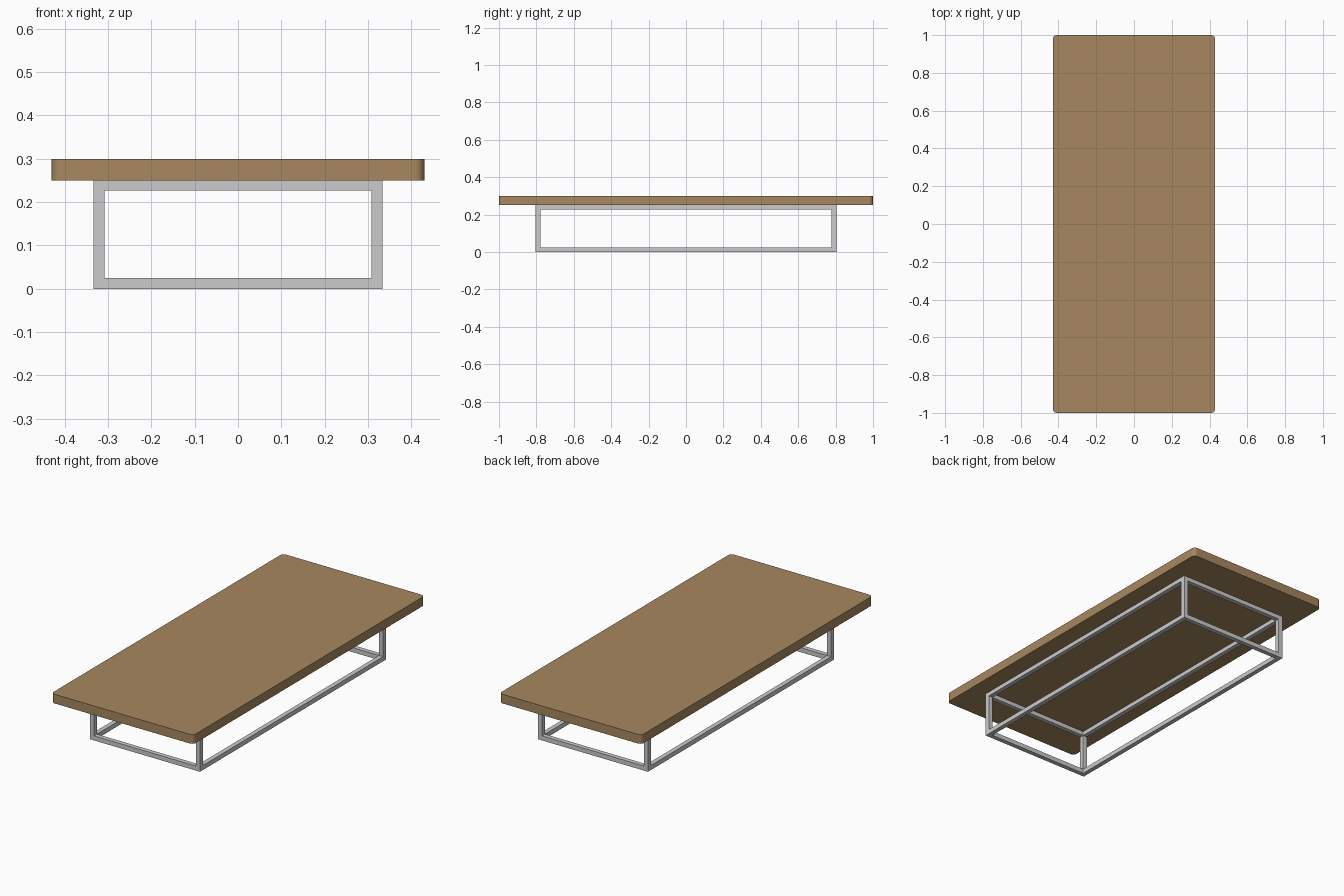
import bpy, bmesh

if "Cube" in bpy.data.objects:
    bpy.data.objects.remove(bpy.data.objects["Cube"])


def material(name, rgb):
    m = bpy.data.materials.new(name)
    m.diffuse_color = (*rgb, 1)
    m.use_nodes = True
    m.node_tree.nodes["Principled BSDF"].inputs["Base Color"].default_value = m.diffuse_color
    return m


wood = material("warm wood", (0.39, 0.245, 0.116))
steel = material("light grey metal", (0.60, 0.60, 0.60))


def box(name, lo, hi, mat, corner=0):
    """Box from two opposite corners, optionally rounding its vertical edges."""
    bm = bmesh.new()
    bmesh.ops.create_cube(bm, size=1)
    for v in bm.verts:
        v.co = [h if c > 0 else l for c, l, h in zip(v.co, lo, hi)]
    if corner:
        edges = [e for e in bm.edges if abs(e.verts[0].co.z - e.verts[1].co.z) > 1e-4]
        bmesh.ops.bevel(bm, geom=edges, offset=corner, segments=12,
                        profile=0.5, affect='EDGES')
    me = bpy.data.meshes.new(name)
    bm.to_mesh(me)
    bm.free()
    me.materials.append(mat)
    ob = bpy.data.objects.new(name, me)
    bpy.context.collection.objects.link(ob)
    return ob


# Table top with small rounded corners
top = box("table_top", (-0.43, -1, 0.25), (0.43, 1, 0.30), wood, 0.022)
bpy.context.view_layer.objects.active = top
top.select_set(True)
bpy.ops.object.shade_smooth_by_angle()

# Square tube frame: outer half sizes, height and tube width
X, Y, H, T = 0.333, 0.804, 0.252, 0.025
xi, yi = X - T, Y - T

# Corner posts
for sx, nx in ((-1, "left"), (1, "right")):
    for sy, ny in ((-1, "front"), (1, "back")):
        xs, ys = sorted((sx * xi, sx * X)), sorted((sy * yi, sy * Y))
        box(f"{ny}_{nx}_post", (xs[0], ys[0], 0), (xs[1], ys[1], H), steel)

# Lower and upper rails between the posts
for z, nz in ((0, "lower"), (H - T, "upper")):
    for s, nx, ny in ((-1, "left", "front"), (1, "right", "back")):
        xs, ys = sorted((s * xi, s * X)), sorted((s * yi, s * Y))
        box(f"{nz}_{nx}_rail", (xs[0], -yi, z), (xs[1], yi, z + T), steel)
        box(f"{nz}_{ny}_rail", (-xi, ys[0], z), (xi, ys[1], z + T), steel)
